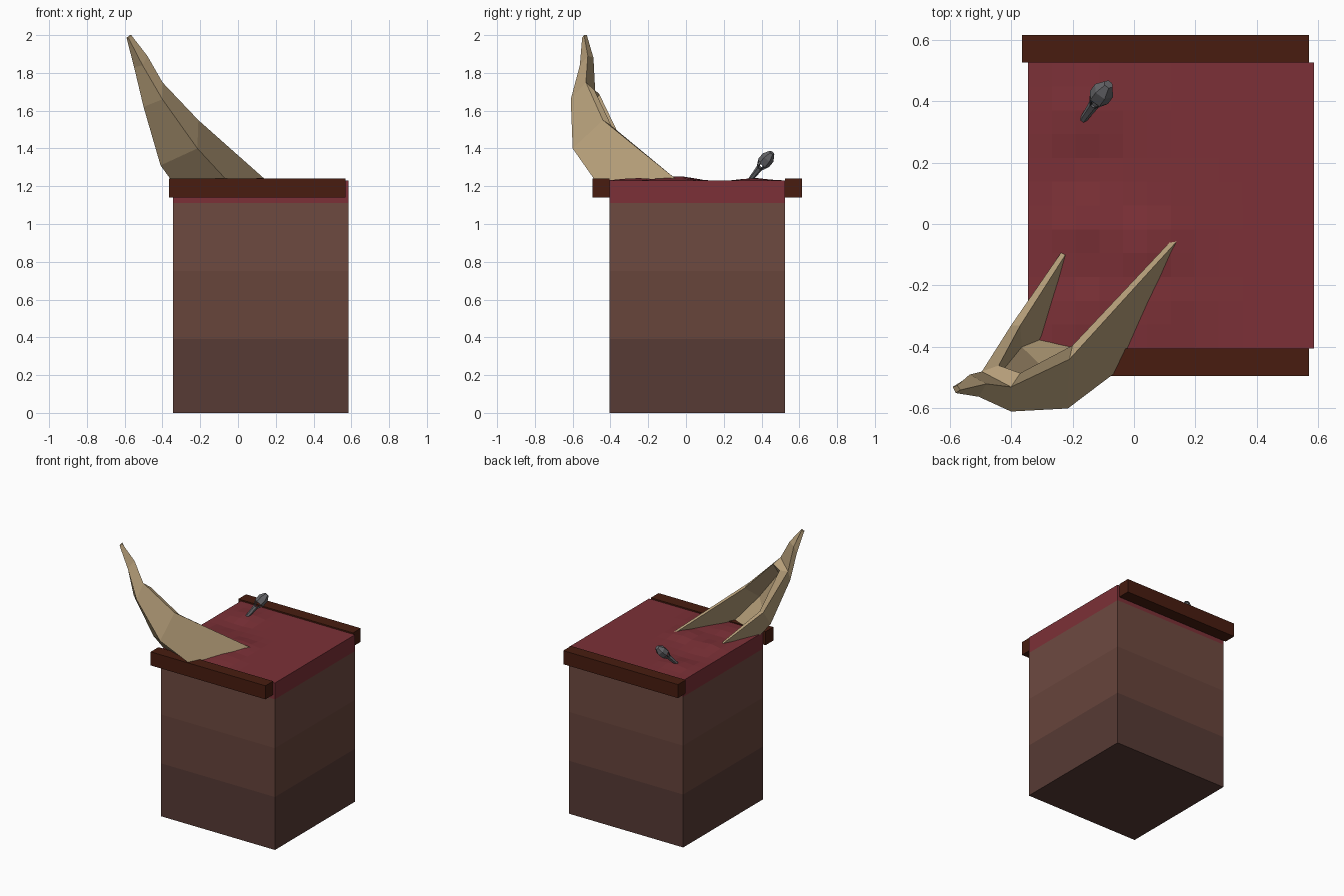
import bpy, bmesh, math
from mathutils import Vector

if "Cube" in bpy.data.objects:
    bpy.data.objects.remove(bpy.data.objects["Cube"])


def material(name, rgb):
    m = bpy.data.materials.new(name)
    m.diffuse_color = (*rgb, 1)
    m.use_nodes = True
    m.node_tree.nodes["Principled BSDF"].inputs["Base Color"].default_value = m.diffuse_color
    return m


def finish(bm, name, mat):
    bmesh.ops.recalc_face_normals(bm, faces=bm.faces)
    me = bpy.data.meshes.new(name)
    bm.to_mesh(me)
    bm.free()
    me.materials.append(mat)
    ob = bpy.data.objects.new(name, me)
    bpy.context.collection.objects.link(ob)
    return ob


def box(name, lo, hi, mat):
    bm = bmesh.new()
    bmesh.ops.create_cube(bm, size=1)
    for v in bm.verts:
        v.co = [(a + b) / 2 + c * (b - a) for a, b, c in zip(lo, hi, v.co)]
    return finish(bm, name, mat)


X0, X1, Y0, Y1 = -0.345, 0.585, -0.405, 0.525
red = material("red_cloth", (0.20, 0.03, 0.038))
wood = material("dark_wood", (0.065, 0.012, 0.005))
bone = material("bone", (0.46, 0.34, 0.19))
iron = material("iron", (0.13, 0.13, 0.14))

# Earth layers of the block
layers = [("lower", 0.0, 0.39, (0.095, 0.043, 0.035)),
          ("middle", 0.39, 0.75, (0.135, 0.058, 0.044)),
          ("upper", 0.75, 1.11, (0.155, 0.068, 0.051))]
for label, z0, z1, rgb in layers:
    box(label + "_layer", (X0, Y0, z0), (X1, Y1, z1), material(label + "_earth", rgb))

# Red top layer with a gently uneven surface
bumps = [(0.05, -0.06, 0.026), (-0.18, -0.02, 0.022), (-0.15, -0.28, 0.02),
         (0.10, -0.27, 0.014), (-0.15, 0.19, -0.01), (-0.16, 0.35, 0.016)]


def ground(x, y):
    return 1.23 + sum(h * math.exp(-((x - a) ** 2 + (y - b) ** 2) / 0.009)
                      for a, b, h in bumps)


N = 12
bm = bmesh.new()
bmesh.ops.create_grid(bm, x_segments=N, y_segments=N, size=0.5)
for v in bm.verts:
    x, y = (X0 + X1) / 2 + v.co.x * (X1 - X0), (Y0 + Y1) / 2 + v.co.y * (Y1 - Y0)
    v.co = (x, y, ground(x, y))
rim = [e for e in bm.edges if e.is_boundary]
ext = bmesh.ops.extrude_edge_only(bm, edges=rim)["geom"]
for v in ext:
    if isinstance(v, bmesh.types.BMVert):
        v.co.z = 1.11
bmesh.ops.holes_fill(bm, edges=[e for e in bm.edges if e.is_boundary], sides=0)
finish(bm, "red_top_layer", red)

# Wooden rails along front and back
for label, y0, y1 in (("front", Y0 - 0.09, Y0), ("back", Y1, Y1 + 0.09)):
    box(label + "_rail", (-0.365, y0, 1.14), (0.57, y1, 1.24), wood)

# Curved hollow horn: rings of left rim, left side, keel, right rim
outer = [
    [(-.575, -.525, 2.0), (-.59, -.53, 1.985), (-.58, -.55, 1.985), (-.565, -.54, 2.0)],
    [(-.535, -.49, 1.88), (-.55, -.505, 1.83), (-.505, -.562, 1.84), (-.48, -.52, 1.89)],
    [(-.495, -.48, 1.69), (-.50, -.50, 1.62), (-.40, -.61, 1.66), (-.40, -.53, 1.75)],
    [(-.40, -.33, 1.42), (-.41, -.40, 1.31), (-.215, -.60, 1.40), (-.21, -.44, 1.55)],
    [(-.235, -.09, 1.235), (-.33, -.36, 1.20), (-.03, -.46, 1.20), (.145, -.05, 1.235)],
]
inner = [
    [(-.44, -.46, 1.69), (-.43, -.48, 1.64), (-.40, -.51, 1.64), (-.37, -.485, 1.71)],
    [(-.37, -.33, 1.42), (-.365, -.40, 1.33), (-.22, -.54, 1.41), (-.20, -.395, 1.52)],
    [(-.22, -.095, 1.235), (-.29, -.37, 1.20), (-.06, -.42, 1.20), (.125, -.05, 1.235)],
]
bm = bmesh.new()
out = [[bm.verts.new(p) for p in ring] for ring in outer]
inn = [[bm.verts.new(p) for p in ring] for ring in inner]
for rings in (out, inn):
    for a, b in zip(rings, rings[1:]):
        for i in range(3):
            bm.faces.new((a[i], a[i + 1], b[i + 1], b[i]))
bm.faces.new(out[0])
bm.faces.new(inn[0])
for a, b in zip(out[:2], out[1:3]):
    bm.faces.new((a[3], a[0], b[0], b[3]))
bm.faces.new((out[2][0], inn[0][0], inn[0][3], out[2][3]))
for k in range(2):
    for i in (0, 3):
        bm.faces.new((out[k + 2][i], out[k + 3][i], inn[k + 1][i], inn[k][i]))
for i in range(3):
    bm.faces.new((out[4][i], out[4][i + 1], inn[2][i + 1], inn[2][i]))
finish(bm, "hollow_horn", bone)

# Small tilted iron club: turned profile with an open cage in the head
profile = [(0, .012), (.05, .015), (.085, .018), (.125, .036), (.165, .036), (.20, .016)]
base = Vector((-0.165, 0.34, 1.235))
axis = Vector((0.075, 0.105, 0.13)).normalized()
spin = axis.to_track_quat('Z', 'Y')
SIDES = 6
bm = bmesh.new()
rings = [[bm.verts.new(base + spin @ Vector((r * math.cos(math.tau * i / SIDES),
                                             r * math.sin(math.tau * i / SIDES), h)))
          for i in range(SIDES)] for h, r in profile]
cage = []
for k, (a, b) in enumerate(zip(rings, rings[1:])):
    for i in range(SIDES):
        j = (i + 1) % SIDES
        f = bm.faces.new((a[i], a[j], b[j], b[i]))
        if k == 2:
            cage.append(f)
bm.faces.new(rings[0])
bm.faces.new(rings[-1])
bmesh.ops.recalc_face_normals(bm, faces=bm.faces)
bmesh.ops.inset_individual(bm, faces=cage, thickness=0.006)
bmesh.ops.delete(bm, geom=cage, context='FACES')
club = finish(bm, "iron_club", iron)
shell = club.modifiers.new("thickness", 'SOLIDIFY')
shell.thickness = 0.006
